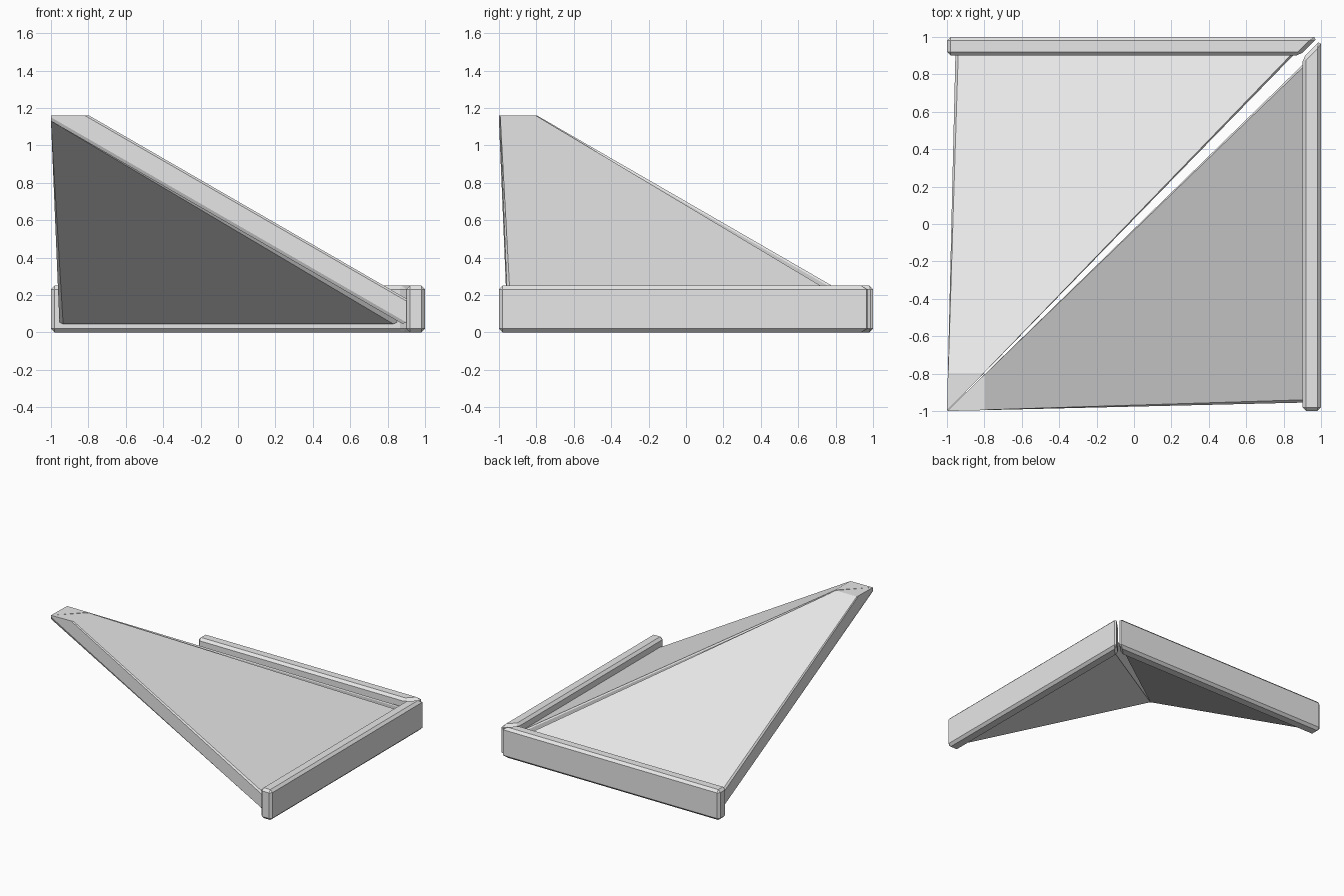
import bpy, bmesh
from mathutils import Vector

cube = bpy.data.objects.get("Cube")
if cube:
    bpy.data.objects.remove(cube, do_unlink=True)

GREY = (0.8, 0.8, 0.8, 1.0)
mat = bpy.data.materials.new("plain grey")
mat.use_nodes = True
mat.diffuse_color = GREY
mat.node_tree.nodes["Principled BSDF"].inputs["Base Color"].default_value = GREY

SLOPE = 0.577       # roof pitch of 30 degrees
EAVE = 0.9          # inner face of the eave boards
PEAK = 1.16         # level where the hip is cut flat
CHAMFER = 0.02


def finish(bm, name, swap):
    """Make an object; swap reflects it across the diagonal of the corner."""
    if swap:
        for v in bm.verts:
            v.co = Vector((v.co.y, v.co.x, v.co.z))
    bmesh.ops.recalc_face_normals(bm, faces=bm.faces[:])
    mesh = bpy.data.meshes.new(name)
    bm.to_mesh(mesh)
    bm.free()
    mesh.materials.append(mat)
    obj = bpy.data.objects.new(name, mesh)
    bpy.context.collection.objects.link(obj)


def cut(bm, point, normal):
    """Slice off the side the normal points to and close the opening."""
    geom = bm.verts[:] + bm.edges[:] + bm.faces[:]
    res = bmesh.ops.bisect_plane(bm, geom=geom, plane_co=point, plane_no=normal,
                                 clear_outer=True)
    edges = [e for e in res["geom_cut"] if isinstance(e, bmesh.types.BMEdge)]
    bmesh.ops.contextual_create(bm, geom=edges)


def roof_panel(name, swap):
    """Triangular sloping slab with chamfered rims and a level top."""
    bm = bmesh.new()
    rings = []
    # base height of the layer, inset at the sides, inset at the eave
    for base, side, end in ((0.553, CHAMFER, CHAMFER), (0.573, 0, 0),
                            (0.687, 0, 0), (0.7, 0.015, 0)):
        x = EAVE - end
        plan = ((-1, -1), (x, -0.955 + side), (x, 0.85 - side))
        rings.append([bm.verts.new((px, py, base - SLOPE * px)) for px, py in plan])
    bm.faces.new(rings[0])
    bm.faces.new(rings[-1])
    for low, high in zip(rings, rings[1:]):
        for i in range(3):
            j = (i + 1) % 3
            bm.faces.new((low[i], low[j], high[j], high[i]))
    cut(bm, (0, 0, PEAK), (0, 0, 1))
    finish(bm, name, swap)


def eave_board(name, swap):
    """Chamfered board, mitred where it meets its neighbour."""
    bm = bmesh.new()
    bmesh.ops.create_cube(bm, size=1)
    for v in bm.verts:
        v.co = Vector((0.95 + 0.1 * v.co.x, 2 * v.co.y, 0.125 + 0.25 * v.co.z))
    cut(bm, (1, 0.985, 0), (-1, 1, 0))
    bmesh.ops.bevel(bm, geom=bm.edges[:], offset=CHAMFER, segments=1,
                    affect='EDGES', clamp_overlap=True)
    finish(bm, name, swap)


# The two halves of the hip corner
for side, swap in (("left", False), ("back", True)):
    roof_panel(side + "_roof_panel", swap)
    eave_board(side + "_eave_board", swap)
